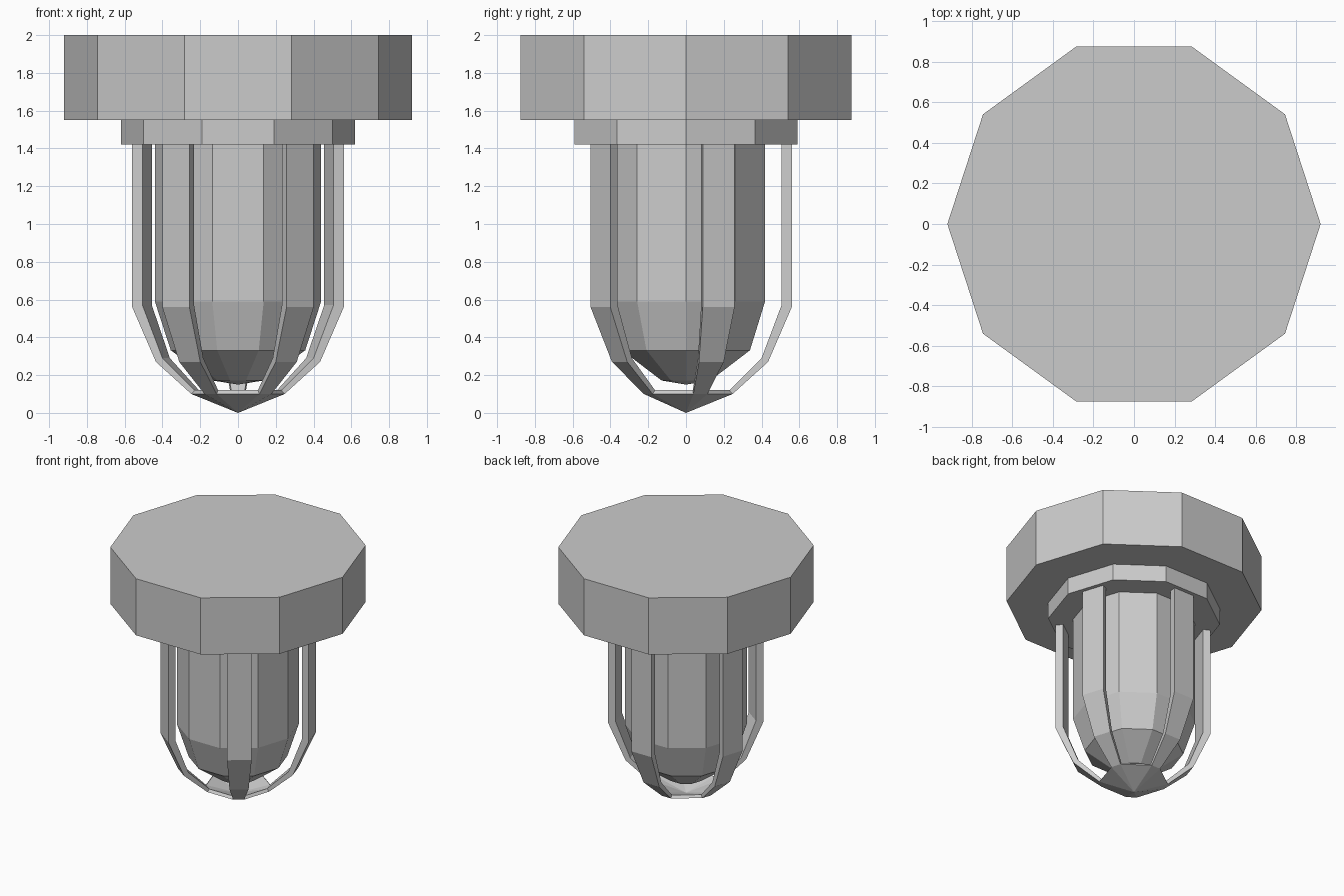
import bpy, bmesh
from math import cos, sin, radians

if "Cube" in bpy.data.objects:
    bpy.data.objects.remove(bpy.data.objects["Cube"])


def finish(name, bm):
    bmesh.ops.remove_doubles(bm, verts=bm.verts, dist=1e-5)
    bmesh.ops.recalc_face_normals(bm, faces=bm.faces)
    mesh = bpy.data.meshes.new(name)
    bm.to_mesh(mesh)
    bm.free()
    obj = bpy.data.objects.new(name, mesh)
    bpy.context.collection.objects.link(obj)
    return obj


def polar(r, deg, z):
    return (r * cos(radians(deg)), r * sin(radians(deg)), z)


def lathe(name, profile, sides=10):
    """Closed faceted solid; a radius of 0 makes a point."""
    bm = bmesh.new()
    rings = []
    for r, z in profile:
        if r == 0:
            rings.append([bm.verts.new((0, 0, z))] * sides)
        else:
            rings.append([bm.verts.new(polar(r, 360 / sides * i, z)) for i in range(sides)])
    for a, b in zip(rings, rings[1:]):
        for i in range(sides):
            j = (i + 1) % sides
            bm.faces.new(list(dict.fromkeys((a[i], a[j], b[j], b[i]))))
    for ring, (r, z) in ((rings[0], profile[0]), (rings[-1], profile[-1])):
        if r:
            bm.faces.new(ring)
    return finish(name, bm)


# Mounting base and collar
lathe("mounting_base", [(0.92, 1.55), (0.92, 2.0)])
lathe("collar", [(0.62, 1.42), (0.62, 1.55)])

# Glass cover with a half-sphere end
R, C = 0.44, 0.59
dome = [(R * cos(radians(a)), C - R * sin(radians(a))) for a in (72, 36, 0)]
lathe("glass_cover", [(0, C - R)] + dome + [(R, 1.43)])

# Guard cage: five ribs that taper into a shared pointed cap
outer = [(0.567, 1.43), (0.567, 0.56), (0.44, 0.27), (0.25, 0.10)]
inner = [(0.512, 1.43), (0.512, 0.57), (0.405, 0.29), (0.232, 0.12)]
HALF = 9
angles = [18 + 72 * k for k in range(5)]
bm = bmesh.new()
for a in angles:
    loops = []
    for (ro, zo), (ri, zi) in zip(outer, inner):
        loops.append([bm.verts.new(polar(r, a + d, z)) for r, d, z in
                      ((ro, -HALF, zo), (ro, HALF, zo), (ri, HALF, zi), (ri, -HALF, zi))])
    for p, q in zip(loops, loops[1:]):
        for i in range(4):
            j = (i + 1) % 4
            bm.faces.new((p[i], p[j], q[j], q[i]))
    bm.faces.new(loops[0])

# Cap shell joining the rib ends
ring = [a + d for a in angles for d in (-HALF, HALF)]
ro, zo = outer[-1]
ri, zi = inner[-1]
low = [bm.verts.new(polar(ro, a, zo)) for a in ring]
top = [bm.verts.new(polar(ri, a, zi)) for a in ring]
tip, tip_in = bm.verts.new((0, 0, 0)), bm.verts.new((0, 0, 0.04))
for i in range(10):
    j = (i + 1) % 10
    bm.faces.new((low[i], low[j], tip))
    bm.faces.new((top[i], top[j], tip_in))
    if i % 2:
        bm.faces.new((low[i], low[j], top[j], top[i]))
finish("guard_cage", bm)
